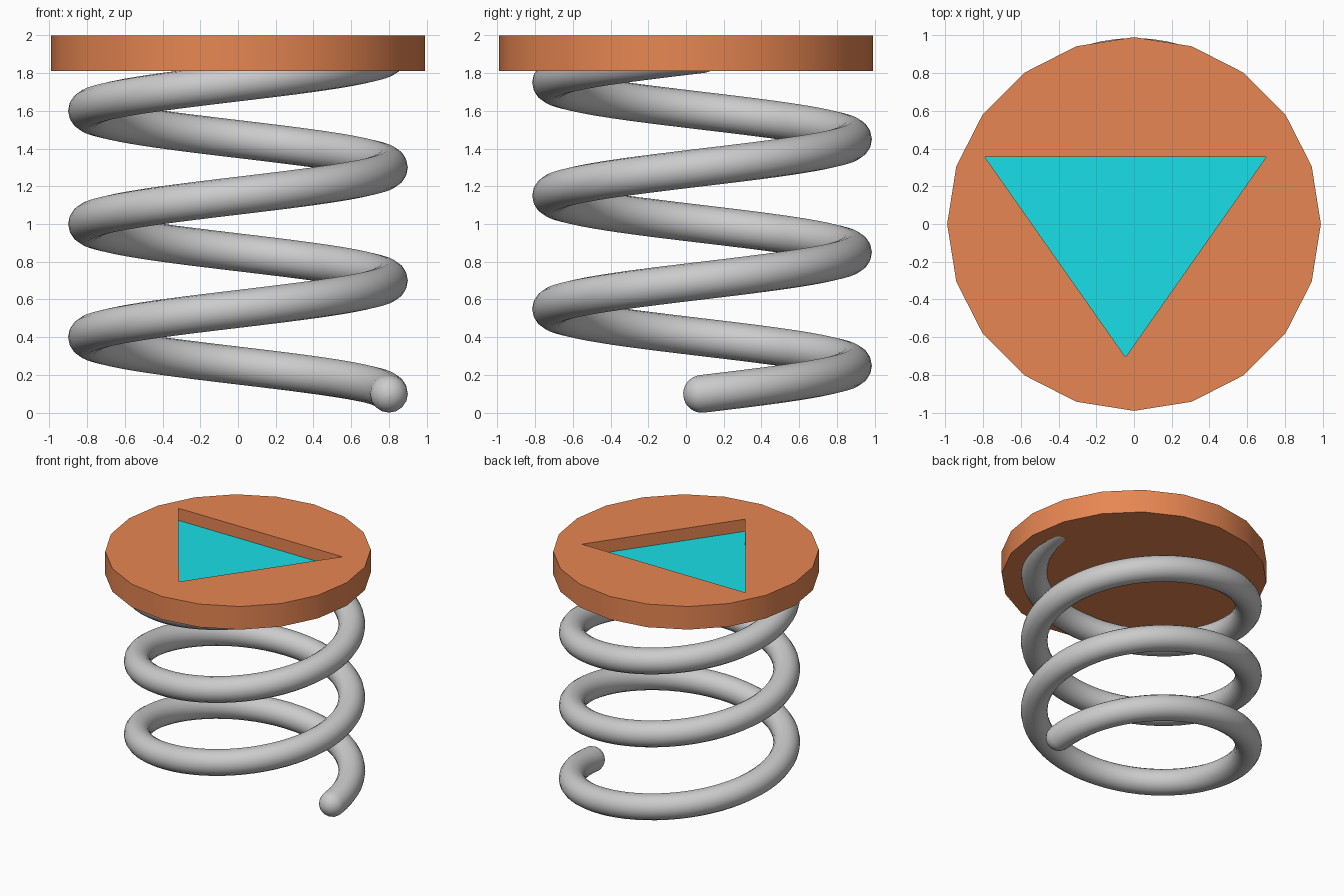
import bpy, bmesh
from math import pi, sin, cos
from mathutils import Vector

if "Cube" in bpy.data.objects:
    bpy.data.objects.remove(bpy.data.objects["Cube"])


def material(name, rgb):
    m = bpy.data.materials.new(name)
    m.diffuse_color = (*rgb, 1)
    m.use_nodes = True
    m.node_tree.nodes["Principled BSDF"].inputs["Base Color"].default_value = m.diffuse_color
    return m


def activate(ob):
    bpy.ops.object.select_all(action='DESELECT')
    ob.select_set(True)
    bpy.context.view_layer.objects.active = ob


# Spring: three-turn helix swept with a round section, domed at both ends
COIL_R, WIRE_R, PITCH, TURNS, STEPS = 0.8, 0.1, 0.6, 3, 64
CENTRE = Vector((0, 0.085, 0.1))


def helix(a):
    return CENTRE + Vector((COIL_R * cos(a), COIL_R * sin(a), PITCH * a / (2 * pi)))


def tangent(a):
    return Vector((-COIL_R * sin(a), COIL_R * cos(a), PITCH / (2 * pi))).normalized()


def dome(a, sign):
    # points from the helix end outwards, shrinking like a hemisphere
    for i in range(1, 9):
        b = i / 8 * pi / 2
        yield helix(a) + tangent(a) * sign * WIRE_R * sin(b), max(cos(b), 0.005)


end = TURNS * 2 * pi
path = list(dome(0, -1))[::-1]
path += [(helix(2 * pi * i / STEPS), 1.0) for i in range(TURNS * STEPS + 1)]
path += list(dome(end, 1))

curve = bpy.data.curves.new("spring", 'CURVE')
curve.dimensions = '3D'
curve.twist_mode = 'Z_UP'
curve.bevel_depth = WIRE_R
curve.bevel_resolution = 6
curve.use_fill_caps = True
spline = curve.splines.new('POLY')
spline.points.add(len(path) - 1)
for p, (co, r) in zip(spline.points, path):
    p.co = (*co, 1)
    p.radius = r
spring = bpy.data.objects.new("spring", curve)
bpy.context.collection.objects.link(spring)
activate(spring)
bpy.ops.object.convert(target='MESH')
bpy.ops.object.shade_smooth()

# Top disc: 20-sided plate
TOP, BOTTOM, FLOOR = 2.0, 1.81, 1.9
bpy.ops.mesh.primitive_cylinder_add(vertices=20, radius=0.99, depth=TOP - BOTTOM,
                                    location=(0, 0, (TOP + BOTTOM) / 2))
disc = bpy.context.object
disc.name = "top_disc"
bpy.ops.object.transform_apply(location=True)
disc.data.materials.append(material("orange", (0.80, 0.24, 0.085)))
disc.data.materials.append(material("cyan", (0.009, 0.74, 0.80)))

# Triangular pocket cut into the disc
bm = bmesh.new()
tri = [(-0.79, 0.355), (-0.045, -0.705), (0.70, 0.355)]
face = bm.faces.new([bm.verts.new((x, y, FLOOR)) for x, y in tri])
ext = bmesh.ops.extrude_face_region(bm, geom=[face], use_keep_orig=True)
bmesh.ops.translate(bm, vec=(0, 0, 0.3),
                    verts=[g for g in ext["geom"] if isinstance(g, bmesh.types.BMVert)])
bmesh.ops.recalc_face_normals(bm, faces=bm.faces)
mesh = bpy.data.meshes.new("pocket_cutter")
bm.to_mesh(mesh)
bm.free()
cutter = bpy.data.objects.new("pocket_cutter", mesh)
bpy.context.collection.objects.link(cutter)
cutter.hide_render = True

activate(disc)
cut = disc.modifiers.new("pocket", 'BOOLEAN')
cut.operation = 'DIFFERENCE'
cut.solver = 'EXACT'
cut.object = cutter
bpy.ops.object.modifier_apply(modifier=cut.name)
bpy.data.objects.remove(cutter)

# Cyan pocket floor
for f in disc.data.polygons:
    on_floor = f.normal.z > 0.9 and abs(f.center.z - FLOOR) < 0.01
    f.material_index = 1 if on_floor else 0
bpy.ops.object.shade_smooth_by_angle(angle=pi / 6)
